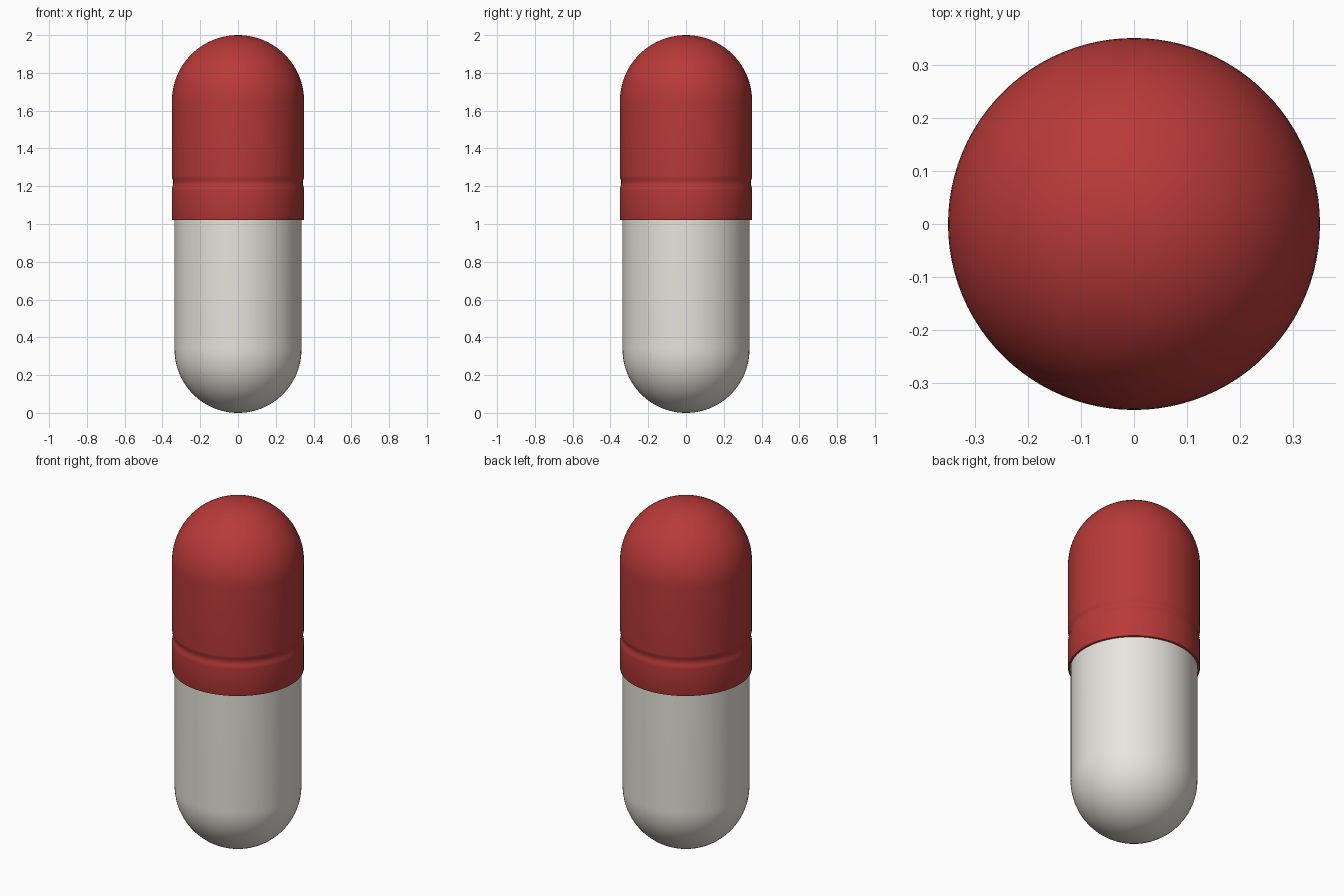
import bpy, bmesh
from math import sin, cos, pi, radians

if "Cube" in bpy.data.objects:
    bpy.data.objects.remove(bpy.data.objects["Cube"])

SEGMENTS = 96


def arc(radius, centre_z, start, end, steps):
    """Points (r, z) on a circular arc centred on the z axis."""
    out = []
    for i in range(steps + 1):
        a = radians(start + (end - start) * i / steps)
        out.append((max(0.0, radius * cos(a)), centre_z + radius * sin(a)))
    return out


def lathe(name, profile, colour):
    """Spin an (r, z) profile around z into a smooth closed solid."""
    bm = bmesh.new()
    verts = [bm.verts.new((r, 0, z)) for r, z in profile]
    edges = [bm.edges.new(pair) for pair in zip(verts, verts[1:])]
    bmesh.ops.spin(bm, geom=verts + edges, cent=(0, 0, 0), axis=(0, 0, 1),
                   angle=2 * pi, steps=SEGMENTS, use_duplicate=False)
    bmesh.ops.remove_doubles(bm, verts=bm.verts, dist=1e-5)
    bmesh.ops.recalc_face_normals(bm, faces=bm.faces)
    mesh = bpy.data.meshes.new(name)
    bm.to_mesh(mesh)
    bm.free()
    obj = bpy.data.objects.new(name, mesh)
    bpy.context.collection.objects.link(obj)
    mat = bpy.data.materials.new(name + "_colour")
    mat.diffuse_color = colour
    mat.use_nodes = True
    mat.node_tree.nodes["Principled BSDF"].inputs["Base Color"].default_value = mat.diffuse_color
    mesh.materials.append(mat)
    bpy.ops.object.select_all(action='DESELECT')
    obj.select_set(True)
    bpy.context.view_layer.objects.active = obj
    bpy.ops.object.shade_smooth_by_angle(angle=radians(35))
    return obj


# Lower body: round bottom, straight wall running up inside the cap
R_BODY = 0.336
body = arc(R_BODY, R_BODY, -90, 0, 24) + [(R_BODY, 1.40), (0, 1.40)]
lathe("capsule_body", body, (0.80, 0.78, 0.72, 1))

# Cap: thin shell with rounded lip, shallow locking groove and domed top
R_CAP, R_IN = 0.35, 0.338
Z_DOME = 2.0 - R_CAP
lip = [(R_IN, 1.02), (0.344, 1.02), (0.348, 1.022), (R_CAP, 1.028)]
groove = [(R_CAP - 0.0035 * (1 - cos(2 * pi * i / 12)), 1.18 + 0.075 * i / 12)
          for i in range(13)]
inner = arc(R_IN, Z_DOME, 90, 0, 16)
cap = inner + lip + groove + arc(R_CAP, Z_DOME, 0, 90, 24)
lathe("capsule_cap", cap, (0.48, 0.042, 0.04, 1))
